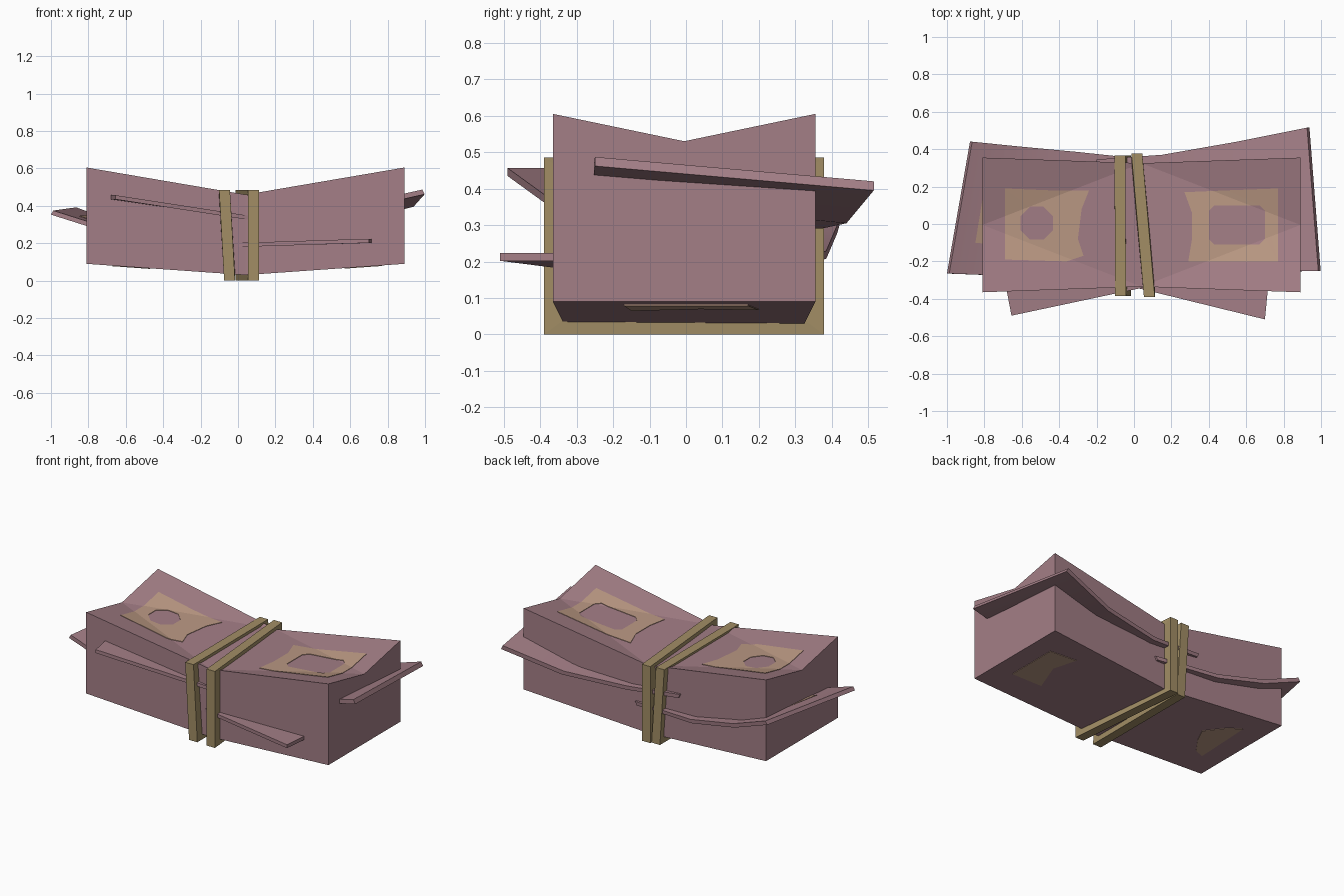
import bpy, bmesh, math
from mathutils import Vector

if "Cube" in bpy.data.objects:
    bpy.data.objects.remove(bpy.data.objects["Cube"])

def material(name, rgb):
    m = bpy.data.materials.new(name)
    m.diffuse_color = (*rgb, 1)
    m.use_nodes = True
    m.node_tree.nodes["Principled BSDF"].inputs["Base Color"].default_value = m.diffuse_color
    return m

PAPER = material("dusty_pink_paper", (0.37, 0.21, 0.24))
PRINT = material("tan_print", (0.50, 0.32, 0.23))
BAND = material("khaki_band", (0.36, 0.27, 0.13))

def finish(name, bm, mat, smooth=False):
    bmesh.ops.recalc_face_normals(bm, faces=bm.faces)
    me = bpy.data.meshes.new(name)
    bm.to_mesh(me)
    bm.free()
    me.materials.append(mat)
    ob = bpy.data.objects.new(name, me)
    bpy.context.collection.objects.link(ob)
    if smooth:
        bpy.ops.object.select_all(action='DESELECT')
        ob.select_set(True)
        bpy.context.view_layer.objects.active = ob
        bpy.ops.object.shade_smooth_by_angle(angle=math.radians(30))
    return ob

# Stack of notes: pinched in the middle, end corners lifted
MX, HL, YC = 0.04, 0.85, -0.005

def top_z(x, y):
    t = abs(x - MX) / HL
    return max(0.46 + 0.07 * t, 0.391 + 0.139 * t + 0.208 * abs(y - YC))

def bottom_z(x, y):
    return 0.03 + 0.06 * abs(x - MX) / HL

bm = bmesh.new()
V = lambda x, y, z: bm.verts.new((x, YC + y, z))
mt = [V(MX, s * 0.33, 0.46) for s in (-1, 1)]
mb = [V(MX, s * 0.33, 0.03) for s in (-1, 1)]
for d in (-1, 1):
    x = MX + d * HL
    et = [V(x, s * 0.36, 0.605) for s in (-1, 1)]
    eb = [V(x, s * 0.36, 0.09) for s in (-1, 1)]
    c = V(x, 0, 0.53)
    bm.faces.new((mt[0], mt[1], c))
    bm.faces.new((mb[0], mb[1], eb[1], eb[0]))
    bm.faces.new((eb[0], eb[1], c))
    for i in (0, 1):
        bm.faces.new((mt[i], et[i], c))
        bm.faces.new((mt[i], et[i], eb[i], mb[i]))
        bm.faces.new((eb[i], et[i], c))
finish("note_stack", bm, PAPER)

# Printed patches: flat outline with optional hole, folded onto the stack
def patch(name, outline, hole, height, offset):
    bm = bmesh.new()
    for loop in (outline, hole):
        vs = [bm.verts.new((x, y, 0)) for x, y in loop]
        for i, v in enumerate(vs):
            bm.edges.new((v, vs[(i + 1) % len(vs)]))
    bmesh.ops.triangle_fill(bm, use_beauty=True, use_dissolve=False, edges=bm.edges[:])
    for d in (-1, 1):
        for s in (-1, 1):    # crease lines of the top
            line = Vector((-d * HL, s * 0.33, 0))
            bmesh.ops.bisect_plane(bm, geom=bm.verts[:] + bm.edges[:] + bm.faces[:],
                                   plane_co=(MX + d * HL, YC, 0),
                                   plane_no=line.cross(Vector((0, 0, 1))))
    for v in bm.verts:
        v.co.z = height(v.co.x, v.co.y) + offset
    bmesh.ops.recalc_face_normals(bm, faces=bm.faces)
    g = bmesh.ops.extrude_face_region(bm, geom=bm.faces[:])
    for v in g["geom"]:
        if isinstance(v, bmesh.types.BMVert):
            v.co.z -= 2 * offset
    finish(name, bm, PRINT)

octagon = [(-0.52 + 0.095 * math.cos(math.pi * (k + .5) / 4),
            0.005 + 0.095 * math.sin(math.pi * (k + .5) / 4)) for k in range(8)]
window = [(0.43, -0.11), (0.67, -0.11), (0.70, -0.08), (0.70, 0.07),
          (0.67, 0.10), (0.43, 0.10), (0.40, 0.07), (0.40, -0.08)]
patch("top_print_left", [(-0.69, -0.19), (-0.69, 0.19), (-0.45, 0.18), (-0.24, 0.18),
      (-0.28, 0.08), (-0.30, -0.08), (-0.27, -0.17), (-0.36, -0.20)], octagon, top_z, 0.003)
patch("top_print_right", [(0.77, -0.20), (0.77, 0.19), (0.50, 0.18), (0.27, 0.17),
      (0.31, 0.06), (0.31, -0.08), (0.29, -0.20)], window, top_z, 0.003)
patch("bottom_print_right", [(0.77, -0.17), (0.77, 0.17), (0.60, 0.20), (0.64, 0.04),
      (0.57, -0.15)], [], bottom_z, -0.003)
patch("bottom_print_left", [(-0.67, -0.19), (-0.65, 0.2), (-0.57, 0.16), (-0.47, 0.05),
      (-0.52, -0.05), (-0.6, -0.16)], [], bottom_z, -0.003)

# Loose notes: lofted from (back point, front point) sections of the upper face
def loose_note(name, sections, thick, mat=PAPER):
    bm = bmesh.new()
    rings = []
    for b, f in sections:
        b, f, t = Vector(b), Vector(f), Vector(thick)
        rings.append([bm.verts.new(p) for p in (b, f, f + t, b + t)])
    for a, b in zip(rings, rings[1:]):
        for i in range(4):
            j = (i + 1) % 4
            bm.faces.new((a[i], a[j], b[j], b[i]))
    bm.faces.new(rings[0])
    bm.faces.new(rings[-1])
    return finish(name, bm, mat, smooth=True)

loose_note("loose_note_right", [
    ((0.925, 0.515, 0.42), (0.985, -0.25, 0.487)),
    ((0.55, 0.44, 0.33), (0.60, -0.26, 0.40)),
    ((0.15, 0.37, 0.315), (0.17, -0.28, 0.33)),
    ((-0.20, 0.345, 0.345), (-0.18, -0.28, 0.345))], (0.013, 0, -0.025))
left = [((-0.865, 0.44, 0.392), (-0.988, -0.265, 0.375)),
        ((-0.62, 0.415, 0.30), (-0.72, -0.275, 0.29)),
        ((-0.30, 0.385, 0.23), (-0.36, -0.28, 0.23)),
        ((0.12, 0.34, 0.215), (0.12, -0.28, 0.215))]
loose_note("loose_note_left", left, (-0.012, 0, -0.022))
loose_note("loose_note_front_left", [
    ((-0.72, -0.15, 0.457), (-0.655, -0.49, 0.457)),
    ((0.06, -0.15, 0.347), (0.06, -0.338, 0.347))], (0, 0, -0.022))
loose_note("loose_note_front_right", [
    ((0.735, -0.15, 0.224), (0.70, -0.51, 0.224)),
    ((0.0, -0.15, 0.202), (0.0, -0.338, 0.202))], (0, 0, -0.022))

# Print on the left loose note, lying on its outer section
def on_left(s, v):
    (b0, f0), (b1, f1) = left[0], left[1]
    e0 = Vector(b0).lerp(Vector(f0), v)
    e1 = Vector(b1).lerp(Vector(f1), v)
    return e0.lerp(e1, s) + Vector((0, 0, 0.004))

loose_note("loose_note_print", [(on_left(s, 0.35), on_left(s, 0.76)) for s in (0.42, 0.95)],
           (0, 0, -0.006), PRINT)

# Rubber bands: skewed rectangular loops; x centre at each corner
def band(name, xs, y0, y1):
    bm = bmesh.new()
    w = 0.029
    outer = [(y0, 0.485), (y0, 0.0), (y1, 0.0), (y1, 0.485)]
    inner = [(-0.335, 0.45), (-0.335, 0.04), (0.325, 0.04), (0.325, 0.45)]
    rings = []
    for x, o, i in zip(xs, outer, inner):
        rings.append([bm.verts.new((x + dx, *p)) for dx, p in
                      ((-w, o), (w, o), (w, i), (-w, i))])
    for k in range(4):
        a, b = rings[k], rings[(k + 1) % 4]
        for i in range(4):
            j = (i + 1) % 4
            bm.faces.new((a[i], a[j], b[j], b[i]))
    finish(name, bm, BAND)

band("band_left", (-0.072, -0.045, -0.045, -0.075), -0.385, 0.367)
band("band_right", (0.082, 0.082, 0.015, 0.015), -0.39, 0.378)
